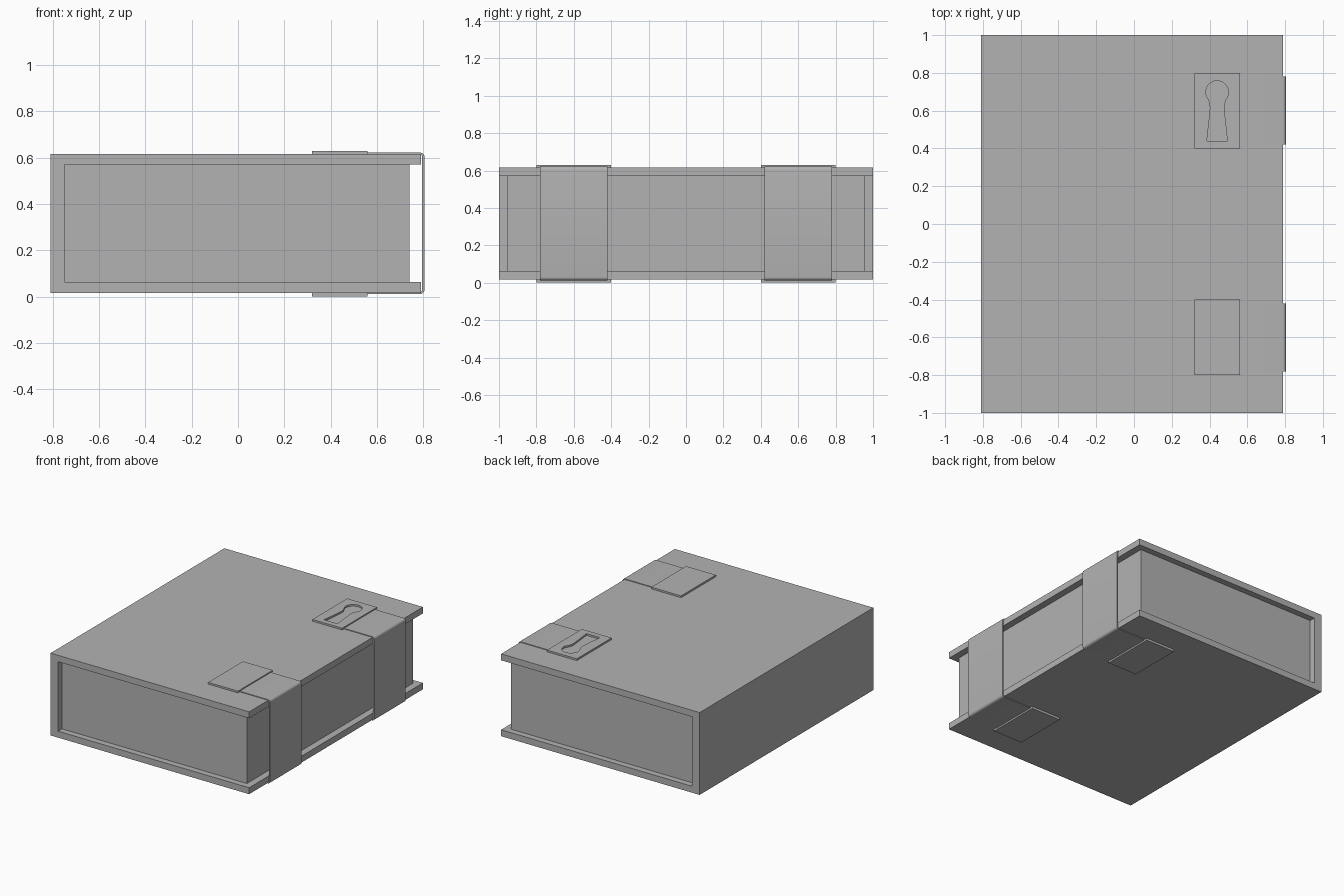
import bpy, bmesh, math

cube = bpy.data.objects.get("Cube")
if cube:
    bpy.data.objects.remove(cube, do_unlink=True)

GREY = (0.45, 0.45, 0.45, 1)
grey = bpy.data.materials.new("plain grey")
grey.use_nodes = True
grey.diffuse_color = GREY
grey.node_tree.nodes["Principled BSDF"].inputs["Base Color"].default_value = GREY

BOTTOM, TOP = 0.017, 0.617   # outer faces of the covers
MID = (BOTTOM + TOP) / 2
BOARD = 0.047                # cover thickness


def prism(name, outline, place, offset):
    """Extrude a 2D outline; place maps each 2D point to 3D."""
    bm = bmesh.new()
    face = bm.faces.new([bm.verts.new(place(*p)) for p in outline])
    moved = bmesh.ops.extrude_face_region(bm, geom=[face])["geom"]
    bmesh.ops.translate(bm, vec=offset,
                        verts=[v for v in moved if isinstance(v, bmesh.types.BMVert)])
    bmesh.ops.recalc_face_normals(bm, faces=bm.faces)
    mesh = bpy.data.meshes.new(name)
    bm.to_mesh(mesh)
    bm.free()
    mesh.materials.append(grey)
    obj = bpy.data.objects.new(name, mesh)
    bpy.context.collection.objects.link(obj)
    return obj


def box(name, x, y, z):
    outline = [(x[0], y[0]), (x[1], y[0]), (x[1], y[1]), (x[0], y[1])]
    return prism(name, outline, lambda a, b: (a, b, z[0]), (0, 0, z[1] - z[0]))


def smooth(obj):
    bpy.ops.object.select_all(action="DESELECT")
    obj.select_set(True)
    bpy.context.view_layer.objects.active = obj
    bpy.ops.object.shade_smooth_by_angle(angle=math.radians(35))


# Cover: spine and two boards as one C-shaped section
low, high = BOTTOM + BOARD, TOP - BOARD
section = [(-0.81, BOTTOM), (0.79, BOTTOM), (0.79, low), (-0.75, low),
           (-0.75, high), (0.79, high), (0.79, TOP), (-0.81, TOP)]
prism("cover", section, lambda x, z: (x, -1, z), (0, 2, 0))

# Page block
box("page_block", (-0.75, 0.74), (-0.955, 0.955), (low, high))


# Straps wrapped round the fore edge
def strap_path(x_end, half_height, radius, steps=6):
    """Rounded U from the bottom end to the top end."""
    points = [(0.53, MID - half_height)]
    for side, start in ((-1, -90), (1, 0)):
        for i in range(steps + 1):
            a = math.radians(start + 90 * i / steps)
            points.append((x_end - radius + radius * math.cos(a),
                           MID + side * (half_height - radius) + radius * math.sin(a)))
    return points + [(0.53, MID + half_height)]


half = (TOP - BOTTOM) / 2
strap = strap_path(0.805, half + 0.005, 0.018) + strap_path(0.795, half - 0.004, 0.009)[::-1]

for side, label in ((-1, "front"), (1, "back")):
    y = side * 0.6
    smooth(prism(label + "_strap", strap, lambda a, b: (a, y - 0.18, b), (0, 0.36, 0)))
    # Clasp plates above and below
    for level, z in (("lower", (0, BOTTOM)), ("upper", (TOP, 0.63))):
        plate = box(f"{label}_{level}_plate", (0.32, 0.56), (y - 0.2, y + 0.2), z)

# Keyhole cut through the last plate: round head, waisted flared stem
keyhole = []
for i in range(17):
    a = math.radians(-40 + 260 * i / 16)
    keyhole.append((0.44 + 0.06 * math.cos(a), 0.698 + 0.06 * math.sin(a)))
stem = [(0.037, 0.635), (0.036, 0.61), (0.042, 0.55), (0.054, 0.44)]
keyhole += [(0.44 - w, y) for w, y in stem]
keyhole += [(0.44 + w, y) for w, y in reversed(stem)]
cutter = prism("keyhole_cutter", keyhole, lambda a, b: (a, b, TOP - 0.02), (0, 0, 0.06))
cutter.hide_render = True
cutter.hide_viewport = True
cut = plate.modifiers.new("keyhole", "BOOLEAN")
cut.operation = "DIFFERENCE"
cut.solver = "EXACT"
cut.object = cutter
